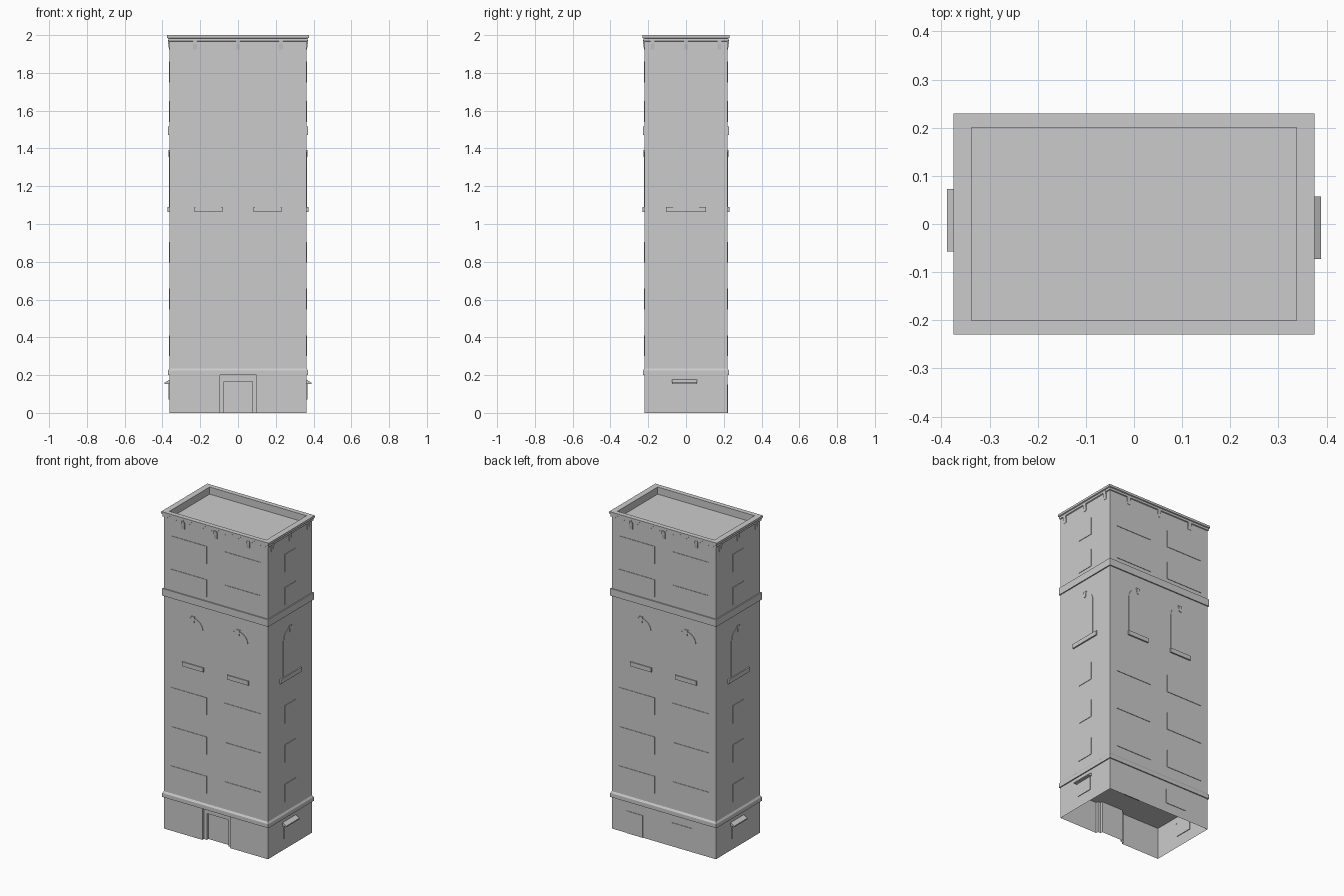
import bpy, bmesh, math
from mathutils import Vector, Matrix

if "Cube" in bpy.data.objects:
    bpy.data.objects.remove(bpy.data.objects["Cube"])

HX, HY = 0.363, 0.22
# wall name -> (rotation about z, distance of wall from centre); local frame: x along wall, -y outward
WALLS = {"front": (0, HY), "right": (90, HX), "back": (180, HY), "left": (270, HX)}


def finish(name, bm):
    me = bpy.data.meshes.new(name)
    bm.to_mesh(me)
    bm.free()
    ob = bpy.data.objects.new(name, me)
    bpy.context.collection.objects.link(ob)
    return ob


def loft(name, rings, cap_start=True, cap_end=True):
    """Join equal-sized rings of points into a skin."""
    bm = bmesh.new()
    vs = [[bm.verts.new(p) for p in r] for r in rings]
    n = len(vs[0])
    for a, b in zip(vs, vs[1:]):
        for i in range(n):
            j = (i + 1) % n
            bm.faces.new((a[i], a[j], b[j], b[i]))
    if cap_start:
        bm.faces.new(vs[0][::-1])
    if cap_end:
        bm.faces.new(vs[-1])
    bmesh.ops.recalc_face_normals(bm, faces=bm.faces)
    return finish(name, bm)


def rect(hx, hy, z):
    return [(-hx, -hy, z), (hx, -hy, z), (hx, hy, z), (-hx, hy, z)]


def on_wall(ob, wall):
    ang, dist = WALLS[wall]
    ob.data.transform(Matrix.Rotation(math.radians(ang), 4, "Z") @ Matrix.Translation((0, -dist, 0)))
    return ob


def slab(name, wall, outline, out, back=0.004):
    """Flat outline of (u, z) standing out from a wall."""
    rings = [[(u, y, z) for u, z in outline] for y in (-out, back)]
    return on_wall(loft(name, rings), wall)


def box(name, wall, u0, u1, z0, z1, out):
    return slab(name, wall, [(u0, z0), (u1, z0), (u1, z1), (u0, z1)], out)


def profile(name, wall, u, width, points):
    """Side profile of (out, z) swept along a wall."""
    rings = [[(u + s * width / 2, -o, z) for o, z in points] for s in (-1, 1)]
    return on_wall(loft(name, rings), wall)


# Hollow base with a stepped doorway in the front wall, open underneath
foot = [(-HX, -HY), (-0.095, -HY), (-0.095, -0.205), (-0.073, -0.205), (-0.073, -0.19),
        (0.077, -0.19), (0.077, -0.205), (0.097, -0.205), (0.097, -HY),
        (HX, -HY), (HX, HY), (-HX, HY)]
loft("base_walls", [[(x, y, z) for x, y in foot] for z in (0, 0.2)], False, False)
box("door_lintel", "front", -0.073, 0.077, 0.165, 0.2, -0.015).data.transform(Matrix.Translation((0, 0.013, 0)))

# Tower shaft, cornice and sunken roof
loft("tower", [rect(*r) for r in [
    (HX, HY, 0.2), (HX, HY, 1.967), (0.369, 0.225, 1.97), (0.369, 0.225, 1.983),
    (0.375, 0.23, 1.986), (0.375, 0.23, 2.0), (0.338, 0.2, 2.0), (0.338, 0.2, 1.955)]])

# String courses
loft("lower_band", [rect(0.37, 0.227, 0.2), rect(0.37, 0.227, 0.225), rect(HX, HY, 0.236)])
loft("upper_band", [rect(0.37, 0.227, 1.47), rect(0.37, 0.227, 1.515)])

for wall in WALLS:
    wide = wall in ("front", "back")
    # Rectangular windows
    spans = [(-0.312, -0.063), (0.063, 0.312)] if wide else [(-0.055, 0.055)]
    for top in (0.41, 0.658, 0.905, 1.65, 1.86):
        for u0, u1 in spans:
            box(wall + "_window", wall, u0, u1, top - 0.11, top, 0.003)
    # Tall arched windows with sills and keystones
    for u in ((-0.157, 0.157) if wide else (0,)):
        r = 0.068
        arch = [(u - r, 1.085), (u + r, 1.085)]
        arch += [(u + r * math.cos(math.pi * k / 12), 1.315 + r * math.sin(math.pi * k / 12)) for k in range(13)]
        slab(wall + "_arched_window", wall, arch, 0.003)
        s = 0.074 if wide else 0.105
        box(wall + "_sill", wall, u - s, u + s, 1.063, 1.09, 0.009)
        slab(wall + "_keystone", wall, [(u - 0.008, 1.355), (u + 0.008, 1.355),
                                        (u + 0.013, 1.393), (u - 0.013, 1.393)], 0.006)
    # Cornice brackets
    for u in ((-0.227, 0, 0.227) if wide else (-0.178, 0, 0.178)):
        profile(wall + "_bracket", wall, u, 0.022,
                [(-0.004, 1.975), (0.008, 1.975), (0.006, 1.95), (0.002, 1.925), (-0.004, 1.925)])

# Ground floor side windows with sloping awnings
for wall in ("left", "right"):
    box(wall + "_ground_window", wall, -0.063, 0.047, 0.07, 0.165, 0.004)
    profile(wall + "_awning", wall, -0.008, 0.13,
            [(-0.004, 0.178), (0.025, 0.16), (0.025, 0.153), (-0.004, 0.155)])

# Back door and window
box("back_door", "back", -0.26, -0.146, 0, 0.14, 0.003)
box("back_ground_window", "back", 0.055, 0.2, 0.06, 0.15, 0.003)
